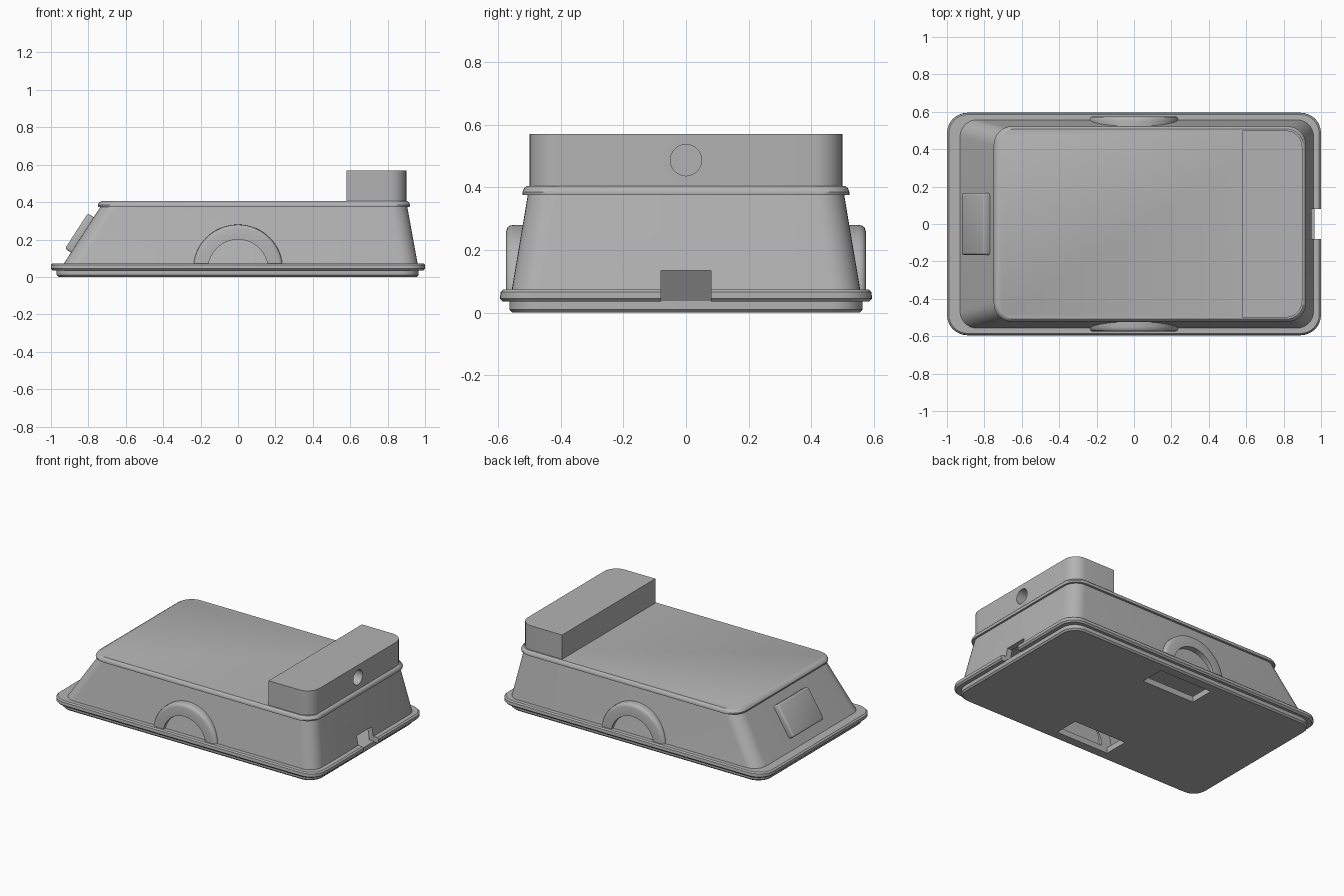
import bpy
import bmesh
import math
from mathutils import Matrix, Vector

cube = bpy.data.objects.get("Cube")
if cube:
    bpy.data.objects.remove(cube, do_unlink=True)

GREY = (0.45, 0.45, 0.45, 1.0)
mat = bpy.data.materials.new("plain grey")
mat.use_nodes = True
mat.diffuse_color = GREY
mat.node_tree.nodes["Principled BSDF"].inputs["Base Color"].default_value = GREY


def finish(bm, name):
    bmesh.ops.recalc_face_normals(bm, faces=bm.faces)
    mesh = bpy.data.meshes.new(name)
    bm.to_mesh(mesh)
    bm.free()
    mesh.materials.append(mat)
    obj = bpy.data.objects.new(name, mesh)
    bpy.context.collection.objects.link(obj)
    return obj


def activate(obj):
    bpy.ops.object.select_all(action="DESELECT")
    obj.select_set(True)
    bpy.context.view_layer.objects.active = obj


def smooth(obj):
    activate(obj)
    bpy.ops.object.shade_smooth_by_angle(angle=math.radians(35))


def outline(x0, x1, y, r_left, r_right, steps=8):
    """Rounded rectangle, counter-clockwise; a zero radius gives a sharp corner."""
    points = []
    corners = [(x1, y, r_right, 1, 1), (x0, y, r_left, -1, 1),
               (x0, -y, r_left, -1, -1), (x1, -y, r_right, 1, -1)]
    for i, (cx, cy, r, sx, sy) in enumerate(corners):
        for k in range(steps + 1 if r else 1):
            a = math.pi / 2 * (i + k / steps)
            points.append((cx - sx * r + r * math.cos(a) * bool(r),
                           cy - sy * r + r * math.sin(a) * bool(r)))
    return points


def loft(name, sections):
    """Skin sections of (z, x0, x1, half y, left radius, right radius)."""
    bm = bmesh.new()
    rings = [[bm.verts.new((px, py, z)) for px, py in outline(*shape)]
             for z, *shape in sections]
    for a, b in zip(rings, rings[1:]):
        for i in range(len(a)):
            j = (i + 1) % len(a)
            bm.faces.new((a[i], a[j], b[j], b[i]))
    bm.faces.new(rings[0])
    bm.faces.new(rings[-1])
    return finish(bm, name)


def block(name, centre, size):
    bm = bmesh.new()
    bmesh.ops.create_cube(bm, size=1)
    bmesh.ops.scale(bm, vec=size, verts=bm.verts)
    bmesh.ops.translate(bm, vec=centre, verts=bm.verts)
    return finish(bm, name)


def cut(obj, cutter):
    cutter.hide_render = True
    mod = obj.modifiers.new("cut", "BOOLEAN")
    mod.operation = "DIFFERENCE"
    mod.solver = "EXACT"
    mod.object = cutter
    activate(obj)
    bpy.ops.object.modifier_apply(modifier=mod.name)
    bpy.data.objects.remove(cutter, do_unlink=True)


# Hollow shell: inside ceiling, inside walls, flange, sloped walls, top rim
shell = loft("shell", [
    (0.36, -0.70, 0.87, 0.475, 0.08, 0.08),
    (0.035, -0.91, 0.93, 0.525, 0.08, 0.08),
    (0.035, -0.99, 0.99, 0.585, 0.10, 0.10),
    (0.045, -1.00, 1.00, 0.595, 0.11, 0.11),
    (0.065, -1.00, 1.00, 0.593, 0.11, 0.11),
    (0.073, -0.99, 0.99, 0.585, 0.10, 0.10),
    (0.073, -0.93, 0.96, 0.557, 0.09, 0.09),
    (0.375, -0.735, 0.905, 0.506, 0.09, 0.09),
    (0.375, -0.748, 0.918, 0.522, 0.10, 0.10),
    (0.385, -0.750, 0.920, 0.523, 0.10, 0.10),
    (0.398, -0.743, 0.915, 0.517, 0.10, 0.10),
    (0.405, -0.730, 0.905, 0.508, 0.09, 0.09),
])
cut(shell, block("notch_cutter", (0.95, 0, 0.08), (0.2, 0.16, 0.11)))
smooth(shell)

# Base plate with two wheel slots
base = loft("base_plate", [
    (0.0, -0.96, 0.955, 0.555, 0.09, 0.09),
    (0.01, -0.97, 0.965, 0.565, 0.10, 0.10),
    (0.04, -0.97, 0.965, 0.565, 0.10, 0.10),
])
for side in (-1, 1):
    cut(base, block("slot_cutter", (0, side * 0.41, 0.02), (0.4, 0.17, 0.1)))
smooth(base)

# Raised block at the +x end, with a round socket
top_block = loft("top_block", [
    (0.40, 0.58, 0.90, 0.50, 0, 0.09),
    (0.57, 0.58, 0.90, 0.50, 0, 0.09),
])
bm = bmesh.new()
bmesh.ops.create_cone(bm, cap_ends=True, segments=32, radius1=0.05, radius2=0.05, depth=0.2)
bmesh.ops.transform(bm, verts=bm.verts, matrix=Matrix.Translation((0.9, 0, 0.487))
                    @ Matrix.Rotation(math.pi / 2, 4, "Y"))
cut(top_block, finish(bm, "socket_cutter"))
smooth(top_block)


# Wheel arches: half rings with a softened outer edge
def arch(name, side, steps=32):
    profile = [(0.16, 0.50), (0.16, 0.575), (0.22, 0.575),
               (0.232, 0.571), (0.238, 0.563), (0.24, 0.55), (0.24, 0.50)]
    bm = bmesh.new()
    rings = []
    for k in range(steps + 1):
        a = math.pi * k / steps
        rings.append([bm.verts.new((r * math.cos(a), side * y, 0.04 + r * math.sin(a)))
                      for r, y in profile])
    n = len(profile)
    for a, b in zip(rings, rings[1:]):
        for i in range(n):
            j = (i + 1) % n
            bm.faces.new((a[i], a[j], b[j], b[i]))
    bm.faces.new(rings[0])
    bm.faces.new(rings[-1])
    smooth(finish(bm, name))


arch("front_arch", -1)
arch("back_arch", 1)

# Raised panel lying on the sloped -x wall
slope = Vector((0.195, 0, 0.302)).normalized()
normal = Vector((-slope.z, 0, slope.x))
panel = block("end_panel", (0, 0, 0), (0.225, 0.33, 0.06))
bevel = panel.modifiers.new("soft edges", "BEVEL")
bevel.width = 0.012
bevel.segments = 3
frame = Matrix((slope, Vector((0, 1, 0)), normal)).transposed().to_4x4()
centre = Vector((-0.832, 0, 0.225)) + normal * 0.008
panel.matrix_world = Matrix.Translation(centre) @ frame
activate(panel)
bpy.ops.object.modifier_apply(modifier=bevel.name)
smooth(panel)
